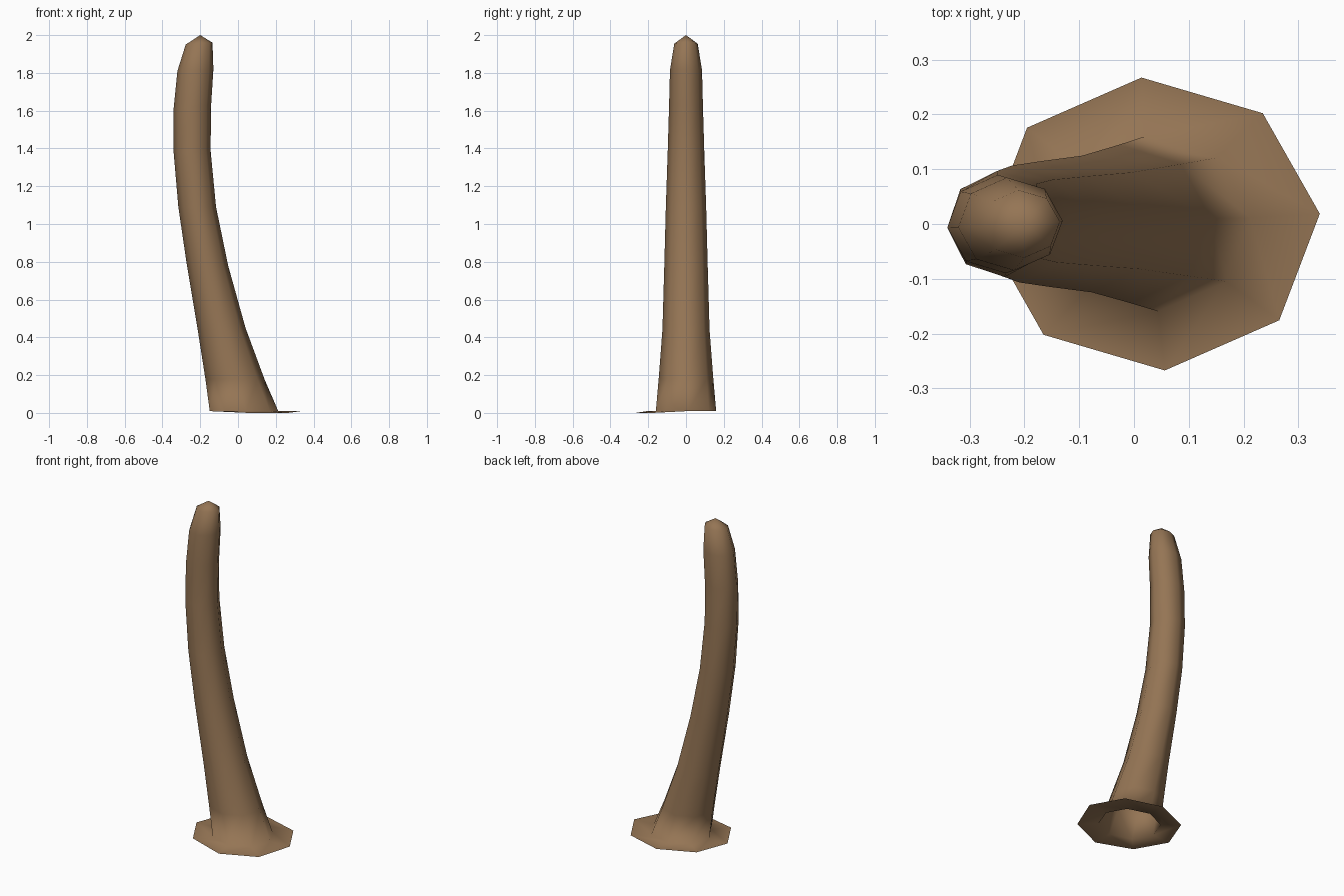
import bpy, bmesh, math

if "Cube" in bpy.data.objects:
    bpy.data.objects.remove(bpy.data.objects["Cube"])

# One flat bark colour
bark = bpy.data.materials.new("brown_bark")
bark.diffuse_color = (0.30, 0.178, 0.09, 1)
bark.use_nodes = True
bark.node_tree.nodes["Principled BSDF"].inputs["Base Color"].default_value = bark.diffuse_color

SIDES = 8
TWIST = math.radians(4)

# Rings from the ground skirt up: left x, left z, right x, right z, half depth
RINGS = [
    (-0.27, 0.01, 0.34, 0.005, 0.268),    # flat skirt edge
    (-0.15, 0.01, 0.213, 0.01, 0.16),     # trunk foot
    (-0.173, 0.18, 0.14, 0.18, 0.145),
    (-0.212, 0.43, 0.04, 0.45, 0.125),
    (-0.272, 0.79, -0.052, 0.78, 0.115),
    (-0.316, 1.09, -0.116, 1.09, 0.107),
    (-0.341, 1.38, -0.145, 1.39, 0.097),
    (-0.341, 1.61, -0.142, 1.63, 0.09),
    (-0.321, 1.81, -0.13, 1.82, 0.085),
    (-0.277, 1.95, -0.135, 1.96, 0.062),
]

bm = bmesh.new()


def add_ring(xl, zl, xr, zr, ry):
    ring = []
    for i in range(SIDES):
        a = TWIST + math.tau * i / SIDES
        t = (1 + math.cos(a)) / 2
        ring.append(bm.verts.new((xl + (xr - xl) * t, ry * math.sin(a),
                                  zl + (zr - zl) * t)))
    return ring


# Skirt and trunk: one skin, open underneath
rings = [add_ring(*r) for r in RINGS]
for k, v in enumerate(rings[0]):
    v.co.z = 0.0 if k in (6, 7) else 0.01   # slightly uneven skirt edge
for lo, hi in zip(rings, rings[1:]):
    for i in range(SIDES):
        j = (i + 1) % SIDES
        bm.faces.new((lo[i], lo[j], hi[j], hi[i]))

# Pointed tip
tip = bm.verts.new((-0.2, 0, 2.0))
for i in range(SIDES):
    bm.faces.new((rings[-1][i], rings[-1][(i + 1) % SIDES], tip))

for f in bm.faces:
    f.smooth = True

mesh = bpy.data.meshes.new("trunk")
bm.to_mesh(mesh)
bm.free()
mesh.materials.append(bark)
trunk = bpy.data.objects.new("trunk", mesh)
bpy.context.collection.objects.link(trunk)
